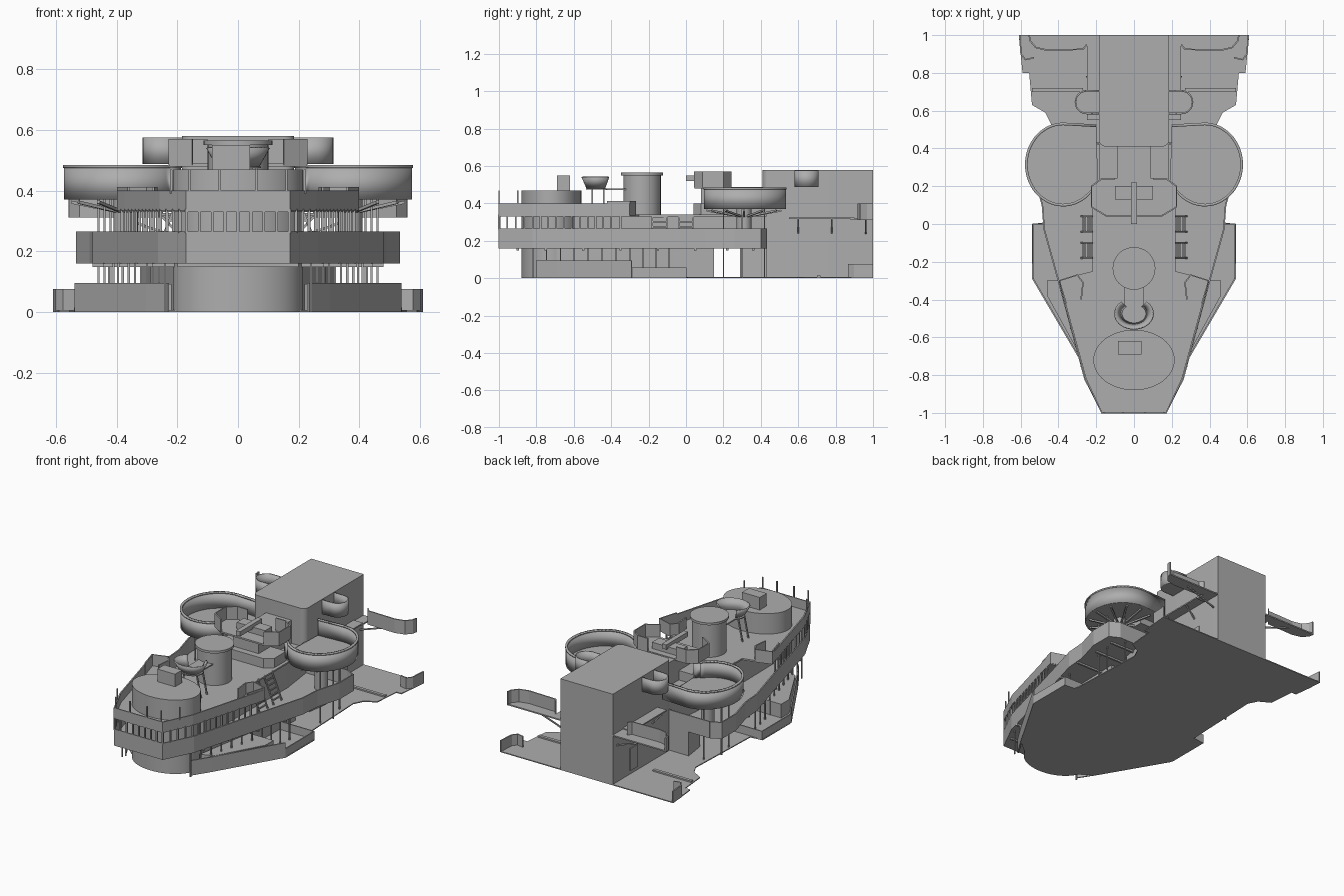
import bpy, bmesh, math
from mathutils import Vector

if "Cube" in bpy.data.objects:
    bpy.data.objects.remove(bpy.data.objects["Cube"])

grey = bpy.data.materials.new("ship_grey")
grey.use_nodes = True
tone = (0.42, 0.42, 0.42, 1)
grey.diffuse_color = tone
grey.node_tree.nodes["Principled BSDF"].inputs["Base Color"].default_value = tone


def finish(name, bm, normals=True):
    if normals:
        bmesh.ops.recalc_face_normals(bm, faces=bm.faces)
    me = bpy.data.meshes.new(name)
    bm.to_mesh(me)
    bm.free()
    me.materials.append(grey)
    ob = bpy.data.objects.new(name, me)
    bpy.context.collection.objects.link(ob)
    return ob


def flip(pts):
    return [(-x, y) for x, y in pts]


def whole(half):
    return half + flip(half)[::-1]


def slab(name, pts, z0, z1):
    """Flat outline extruded from z0 to z1."""
    bm = bmesh.new()
    face = bm.faces.new([bm.verts.new((x, y, z0)) for x, y in pts])
    new = bmesh.ops.extrude_face_region(bm, geom=[face])["geom"]
    verts = [v for v in new if isinstance(v, bmesh.types.BMVert)]
    bmesh.ops.translate(bm, verts=verts, vec=(0, 0, z1 - z0))
    return finish(name, bm)


def wall(name, pts, z0, z1, closed=False, thick=0.008):
    """Thin upright wall along a path."""
    bm = bmesh.new()
    low = [bm.verts.new((x, y, z0)) for x, y in pts]
    top = [bm.verts.new((x, y, z1)) for x, y in pts]
    for i in range(len(pts) if closed else len(pts) - 1):
        j = (i + 1) % len(pts)
        bm.faces.new((low[i], low[j], top[j], top[i]))
    ob = finish(name, bm, False)
    mod = ob.modifiers.new("thickness", "SOLIDIFY")
    mod.thickness, mod.offset = thick, 0
    return ob


def box(name, x0, x1, y0, y1, z0, z1):
    return slab(name, [(x0, y0), (x1, y0), (x1, y1), (x0, y1)], z0, z1)


def arc(cx, cy, rx, ry, a0, a1, n=24):
    step = math.radians(a1 - a0) / n
    return [(cx + rx * math.cos(math.radians(a0) + i * step),
             cy + ry * math.sin(math.radians(a0) + i * step)) for i in range(n + 1)]


def ring(cx, cy, rx, ry, n=40):
    return arc(cx, cy, rx, ry, 0, 360, n)[:-1]


def bars(name, segments, size=0.008):
    """Square bars between pairs of points, joined in one object."""
    bm = bmesh.new()
    for a, b in segments:
        a, b = Vector(a), Vector(b)
        mat = (b - a).to_track_quat("Z", "Y").to_matrix().to_4x4()
        mat.translation = (a + b) / 2
        new = bmesh.ops.create_cube(bm, size=1)["verts"]
        bmesh.ops.scale(bm, verts=new, vec=(size, size, (b - a).length))
        bmesh.ops.transform(bm, verts=new, matrix=mat)
    return finish(name, bm)


def along(pts, gap):
    """Evenly spaced points along a path."""
    out = []
    for a, b in zip(pts, pts[1:]):
        a, b = Vector(a), Vector(b)
        n = max(1, round((b - a).length / gap))
        out += [a.lerp(b, i / n) for i in range(n)]
    return out


def smooth(ob):
    bpy.ops.object.select_all(action="DESELECT")
    ob.select_set(True)
    bpy.context.view_layer.objects.active = ob
    bpy.ops.object.shade_smooth_by_angle(angle=math.radians(30))


SIDES = (("left", lambda p: p), ("right", flip))

# Ground plate and lower houses
base = arc(0, -0.72, 0.21, 0.16, -90, -20, 10)[1:] + [
    (0.3, -0.69), (0.54, -0.28), (0.54, 0), (0.46, 0.01), (0.44, 0.53), (0.47, 0.59),
    (0.54, 0.63), (0.555, 0.8), (0.59, 0.8), (0.61, 1)]
slab("base_plate", whole(base), 0, 0.006)
slab("lower_house", whole([(0.2, -0.75), (0.29, -0.3), (0.3, 0.15)]), 0, 0.165)
slab("aft_lower_house", whole([(0.3, 0.29), (0.32, 0.43)]), 0, 0.165)

# Gun barbette with the box on its roof
smooth(slab("barbette", ring(0, -0.72, 0.215, 0.16, 48), 0, 0.47))
box("barbette_box", -0.085, 0.04, -0.69, -0.62, 0.47, 0.55)

# Middle deck
mid = [(0.17, -1), (0.26, -0.82), (0.4, -0.3), (0.475, -0.03), (0.485, 0.1),
       (0.53, 0.26), (0.53, 0.4), (0.47, 0.43)]
slab("middle_deck", whole(mid), 0.16, 0.17)
wall("middle_bulwark", flip(mid)[::-1] + mid + [(0.18, 0.43)], 0.16, 0.265)
wall("aft_bulwark_right", [(-0.47, 0.43), (-0.18, 0.43)], 0.16, 0.265)
slab("upper_house", whole([(0.2, -0.6), (0.21, 0.2), (0.18, 0.43)]), 0.165, 0.335)

# Upper deck with forward bulwark
rim = [(0.17, -1), (0.255, -0.82), (0.37, -0.4), (0.395, -0.3)]
wing = [(0.3, -0.27), (0.27, -0.31), (0.28, -0.4)]
slab("upper_deck", whole(rim + wing[:1] + [(0.22, -0.25), (0.22, 0.43)]), 0.33, 0.34)
wall("upper_bulwark", whole(rim)[len(rim):] + rim, 0.335, 0.4)
for side, m in SIDES:
    wall(side + "_wing_shelter", m([(0.36, -0.42)] + rim[-1:] + wing), 0.335, 0.412)

# Window posts, support pillars and jack staffs
posts, pillars, beams = [], [], []
for side, m in SIDES:
    for x, y in along(m([(0, -0.995)] + rim), 0.045):
        posts.append(((x, y, 0.26), (x, y, 0.34)))
    for x, y in along(m([(0.24, -0.82), (0.38, -0.3), (0.44, -0.02)]), 0.08):
        pillars.append(((x, y, 0), (x, y, 0.165)))
    for x, y in m([(0.44, 0.2), (0.46, 0.3), (0.42, 0.42)]):
        pillars.append(((x, y, 0), (x, y, 0.375)))
    for y in (-0.9, -0.75, -0.55, -0.35, -0.15, 0.05, 0.22, 0.36):
        w = 0.2 if y < -0.85 else 0.27 + 0.27 * (y + 0.8)
        x = m([(min(w, 0.48), y)])[0][0]
        beams.append(((0, y, 0.155), (x, y, 0.155)))
    for x, y in m([(0.06, -1), (0.16, -1), (0.22, -0.9)]):
        pillars.append(((x, y, 0.39), (x, y, 0.47)))
bars("window_posts", posts, 0.009)
bars("pillars", pillars, 0.007)
bars("deck_beams", beams, 0.012)

for side, m in SIDES:
    # Lower side shelters
    wall(side + "_fore_breakwater", m([(0.23, -0.8), (0.3, -0.69), (0.535, -0.29)]), 0, 0.095)
    wall(side + "_side_breakwater", m([(0.535, -0.29), (0.535, 0), (0.3, 0)]), 0, 0.057)
    slab(side + "_side_house", m([(0.22, -0.7), (0.3, -0.67), (0.46, -0.38), (0.46, -0.3),
                                  (0.29, -0.3)]), 0, 0.093)

    # Round gun tub on radial brackets
    tub = m([(0.19, 0.2), (0.22, 0.17)] + arc(0.375, 0.315, 0.195, 0.215, -140, 90, 36)
            + [(0.2, 0.52)])
    slab(side + "_tub_floor", tub, 0.37, 0.38)
    smooth(wall(side + "_tub_wall", tub, 0.37, 0.475))
    smooth(wall(side + "_tub_rail", tub, 0.475, 0.484, thick=0.014))
    c = m([(0.37, 0.31)])[0]
    spokes = m(arc(c[0] * (1 if side == "left" else -1), c[1], 0.18, 0.2, 0, 330, 11))
    bars(side + "_tub_brackets", [((c[0], c[1], 0.325), (x, y, 0.362)) for x, y in spokes], 0.01)
    smooth(slab(side + "_tub_pedestal", m(ring(0.37, 0.31, 0.04, 0.04, 16)), 0.17, 0.37))
    slab(side + "_tub_bridge", m([(0.18, 0.22), (0.3, 0.22), (0.3, 0.42), (0.18, 0.42)]),
         0.33, 0.372)

    # Ladders from the upper deck
    rungs = []
    for y in (0.0, -0.14):
        for i in range(6):
            x, z = m([(0.21 + 0.012 * i, 0)])[0][0], 0.33 - 0.027 * i
            rungs.append(((x, y - 0.04, z), (x, y + 0.04, z)))
        for e in (-0.04, 0.04):
            a, b = m([(0.21, y + e), (0.28, y + e)])
            rungs.append(((*a, 0.34), (*b, 0.17)))
    bars(side + "_ladders", rungs)

    # Director platform wing
    wall(side + "_director_wall", m([(0.1, 0.24), (0.17, 0.24), (0.225, 0.2), (0.225, 0.09),
                                     (0.15, 0.045)]), 0.485, 0.57)

    # Tower side tub
    bay = m([(0.18, 0.585)] + arc(0.25, 0.645, 0.06, 0.06, -90, 90, 14) + [(0.18, 0.705)])
    slab(side + "_bay_floor", bay, 0.487, 0.495)
    smooth(wall(side + "_bay_wall", bay, 0.487, 0.575))

    # Aft wing platform on the tower
    edge = [(0.25, 0.95), (0.27, 0.925), (0.46, 0.92), (0.52, 0.935), (0.55, 0.97), (0.555, 1)]
    slab(side + "_aft_wing", m([(0.18, 1), (0.18, 0.88), (0.25, 0.88)] + edge), 0.312, 0.32)
    wall(side + "_aft_wing_wall", m(edge), 0.312, 0.4)
    slab(side + "_tower_walkway", m([(0.18, 0.55), (0.25, 0.55), (0.25, 0.9), (0.18, 0.9)]),
         0.318, 0.326)
    bars(side + "_wing_brackets", [((*m([(0.18, y)])[0], 0.24), (*m([(x, y)])[0], 0.315))
                                   for x, y in ((0.25, 0.6), (0.25, 0.78), (0.4, 0.96))])

    # Ground level corner shield, low rail and tower door
    wall(side + "_corner_shield", m([(0.53, 0.88), (0.575, 0.87), (0.598, 0.9), (0.605, 1)]),
         0, 0.075)
    slab(side + "_low_rail", m([(0.27, 0.7), (0.54, 0.7), (0.54, 0.72), (0.27, 0.72)]), 0, 0.015)
    slab(side + "_tower_door", m([(0.18, 0.76), (0.192, 0.76), (0.192, 0.83), (0.18, 0.83)]),
         0.03, 0.17)

# Centre tower aft, with rounded front corners
tower = arc(0.15, 0.445, 0.035, 0.035, -90, 0, 6) + [(0.185, 1)]
smooth(slab("aft_tower", whole(tower), 0, 0.58))

# Director platform and its instrument
box("director_house", -0.09, 0.09, 0.08, 0.42, 0.335, 0.487)
slab("director_floor", whole([(0.15, 0.045), (0.225, 0.09), (0.225, 0.2), (0.17, 0.24)]),
     0.48, 0.49)
box("director_body", -0.1, 0.1, 0.13, 0.2, 0.49, 0.53)
box("director_arm", -0.015, 0.015, 0.0, 0.22, 0.52, 0.55)
slab("director_front_house", whole([(0.15, 0.04), (0.2, 0.08), (0.2, 0.2)]), 0.335, 0.4)

# Conning cylinder with cap
smooth(slab("conning_cylinder", ring(0, -0.235, 0.1, 0.1), 0.335, 0.55))
smooth(slab("conning_cap", ring(0, -0.235, 0.113, 0.113), 0.55, 0.565))

# Flared lookout bowl, open to the rear
bm = bmesh.new()
rows = [[bm.verts.new((x, y, z)) for x, y in arc(0, -0.475, r, r * 0.8, 130, 410, 28)]
        for r, z in ((0.07, 0.478), (0.105, 0.54))]
for i in range(28):
    bm.faces.new((rows[0][i], rows[0][i + 1], rows[1][i + 1], rows[1][i]))
bowl = finish("lookout_bowl", bm, False)
bowl.modifiers.new("thickness", "SOLIDIFY").thickness = 0.008
smooth(bowl)
slab("lookout_floor", ring(0, -0.47, 0.075, 0.065, 28), 0.474, 0.48)
box("lookout_bridge", -0.05, 0.05, -0.43, -0.3, 0.472, 0.48)
bars("lookout_legs", [((x * 1.5, -0.47 + y, 0.335), (x, -0.47 + y, 0.476))
                      for x in (-0.06, 0.06) for y in (-0.03, 0.03)])
